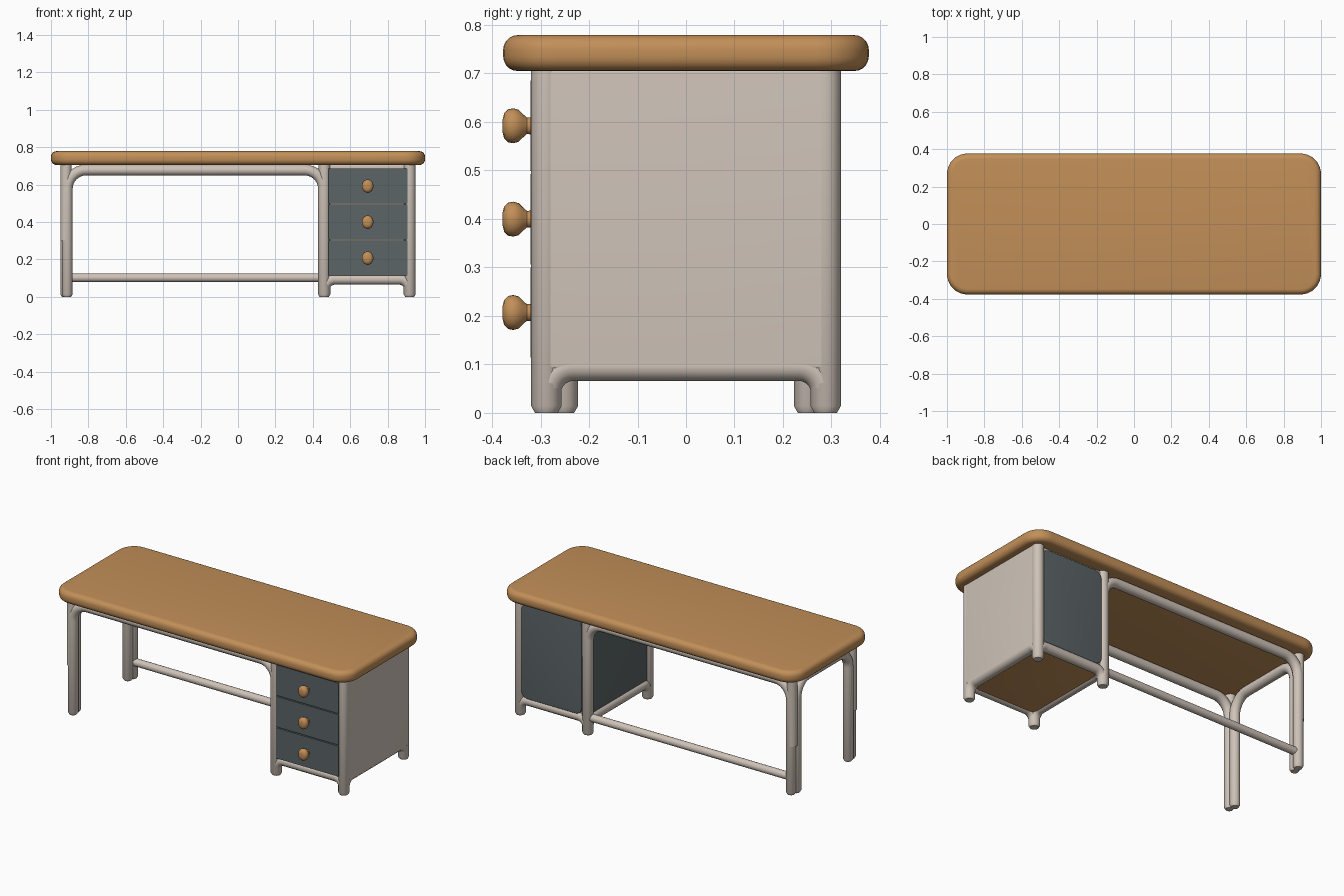
import bpy
import bmesh
from math import sin, cos, pi, radians
from mathutils import Vector

cube = bpy.data.objects.get("Cube")
if cube:
    bpy.data.objects.remove(cube, do_unlink=True)


def material(name, rgb):
    m = bpy.data.materials.new(name)
    m.use_nodes = True
    m.diffuse_color = (*rgb, 1)
    m.node_tree.nodes["Principled BSDF"].inputs["Base Color"].default_value = (*rgb, 1)
    return m


wood = material("warm wood", (0.54, 0.275, 0.098))
cream = material("cream paint", (0.62, 0.545, 0.48))
slate = material("slate grey", (0.105, 0.128, 0.133))


def smooth(obj, angle=40):
    bpy.ops.object.select_all(action='DESELECT')
    obj.select_set(True)
    bpy.context.view_layer.objects.active = obj
    bpy.ops.object.shade_smooth_by_angle(angle=radians(angle))


def add_mesh(name, bm, mat):
    bmesh.ops.recalc_face_normals(bm, faces=bm.faces[:])
    mesh = bpy.data.meshes.new(name)
    bm.to_mesh(mesh)
    bm.free()
    mesh.materials.append(mat)
    obj = bpy.data.objects.new(name, mesh)
    bpy.context.collection.objects.link(obj)
    smooth(obj)
    return obj


def slab(name, lo, hi, axis, corner, edge, mat):
    """Box with corners rounded around one axis, then softened rims."""
    lo, hi = Vector(lo), Vector(hi)
    bm = bmesh.new()
    bmesh.ops.create_cube(bm, size=1)
    for v in bm.verts:
        v.co = Vector([(lo[i] + hi[i]) / 2 + v.co[i] * (hi[i] - lo[i]) for i in range(3)])
    along = [e for e in bm.edges if abs(e.verts[0].co[axis] - e.verts[1].co[axis]) > 1e-5]
    bmesh.ops.bevel(bm, geom=along, offset=corner, segments=8, profile=0.5, affect='EDGES')
    rims = [e for e in bm.edges if abs(e.verts[0].co[axis] - e.verts[1].co[axis]) < 1e-5]
    bmesh.ops.bevel(bm, geom=rims, offset=edge, segments=5, profile=0.5, affect='EDGES')
    return add_mesh(name, bm, mat)


def tube(name, points, radius, ends=(1, 1)):
    """Round bar along a path; an end value below one softens a foot."""
    curve = bpy.data.curves.new(name, 'CURVE')
    curve.dimensions = '3D'
    curve.bevel_depth = radius
    curve.bevel_resolution = 5
    curve.use_fill_caps = True
    spline = curve.splines.new('POLY')
    pts = [Vector(p) for p in points]
    scale = [1] * len(pts)
    if ends[0] < 1:
        pts.insert(1, pts[0].lerp(pts[1], 0.014 / (pts[1] - pts[0]).length))
        scale = [ends[0]] + scale
    if ends[1] < 1:
        pts.insert(-1, pts[-1].lerp(pts[-2], 0.014 / (pts[-1] - pts[-2]).length))
        scale = scale + [ends[1]]
    spline.points.add(len(pts) - 1)
    for sp, p, s in zip(spline.points, pts, scale):
        sp.co = (*p, 1)
        sp.radius = s
    obj = bpy.data.objects.new(name, curve)
    bpy.context.collection.objects.link(obj)
    bpy.ops.object.select_all(action='DESELECT')
    obj.select_set(True)
    bpy.context.view_layer.objects.active = obj
    bpy.ops.object.convert(target='MESH')
    obj = bpy.context.view_layer.objects.active
    obj.name = name
    obj.data.materials.clear()
    obj.data.materials.append(cream)
    smooth(obj)
    return obj


def hoop(name, a, b, height, bend, radius):
    """Inverted U: two legs on the floor joined by a rail with rounded bends."""
    a, b = Vector((*a, 0)), Vector((*b, 0))
    d = (b - a).normalized()
    up = Vector((0, 0, 1))
    arc = [pi / 2 * i / 8 for i in range(9)]
    left = [a + d * bend * (1 - cos(t)) + up * (height - bend + bend * sin(t)) for t in arc]
    right = [b - d * bend * (1 - cos(t)) + up * (height - bend + bend * sin(t))
             for t in reversed(arc)]
    return tube(name, [a] + left + right + [b], radius, (0.72, 0.72))


# Table top
slab("table_top", (-1, -0.377, 0.705), (1, 0.377, 0.779), 2, 0.11, 0.03, wood)

# Bent tube frames under the top
for side, word in ((-1, "front"), (1, "back")):
    hoop(word + "_frame", (-0.913, side * 0.289), (0.457, side * 0.289), 0.678, 0.1, 0.029)
hoop("end_frame", (-0.921, -0.251), (-0.921, 0.251), 0.678, 0.1, 0.029)
for side, word in ((-1, "front"), (1, "back")):
    tube(word + "_corner_post", [(-0.919, side * 0.287, 0.3), (-0.919, side * 0.287, 0.707)], 0.03)
tube("back_stretcher", [(-0.91, 0.285, 0.102), (0.46, 0.285, 0.102)], 0.023)

# Cabinet posts and low rails with rounded joints
for x, word in ((0.462, "inner"), (0.918, "outer")):
    hoop(word + "_cabinet_rail", (x, -0.288), (x, 0.288), 0.096, 0.055, 0.031)
    for side, end in ((-1, "front"), (1, "back")):
        tube(f"{word}_{end}_cabinet_post",
             [(x, side * 0.288, 0.0), (x, side * 0.288, 0.708)], 0.032, (0.75, 1))
for side, word in ((-1, "front"), (1, "back")):
    hoop(word + "_cabinet_rail", (0.462, side * 0.288), (0.918, side * 0.288), 0.094, 0.055, 0.029)

# Cabinet body and its panels
slab("cabinet_body", (0.455, -0.3, 0.09), (0.948, 0.3, 0.708), 0, 0.012, 0.006, cream)
slab("cabinet_floor", (0.47, -0.28, 0.074), (0.91, 0.28, 0.092), 2, 0.01, 0.003, wood)
slab("cabinet_inner_panel", (0.446, -0.275, 0.115), (0.458, 0.275, 0.7), 0, 0.03, 0.003, slate)
slab("cabinet_back_panel", (0.488, 0.29, 0.113), (0.898, 0.311, 0.692), 1, 0.045, 0.004, slate)

# Drawers with turned knobs
knob_profile = [(0.018, -0.315), (0.017, -0.328), (0.024, -0.336), (0.033, -0.345),
                (0.036, -0.356), (0.034, -0.367), (0.026, -0.375), (0.014, -0.378)]
for i, word in enumerate(("bottom", "middle", "top")):
    z = 0.207 + i * 0.1925
    slab(word + "_drawer", (0.483, -0.295, z - 0.093), (0.906, -0.321, z + 0.093),
         1, 0.028, 0.008, slate)
    bm = bmesh.new()
    rings = [[bm.verts.new((0.693 + r * 0.86 * cos(2 * pi * k / 24), y,
                            z + r * sin(2 * pi * k / 24))) for k in range(24)]
             for r, y in knob_profile]
    for lower, upper in zip(rings, rings[1:]):
        for k in range(24):
            n = (k + 1) % 24
            bm.faces.new((lower[k], lower[n], upper[n], upper[k]))
    bm.faces.new(rings[0])
    bm.faces.new(rings[-1])
    add_mesh(word + "_knob", bm, wood)
